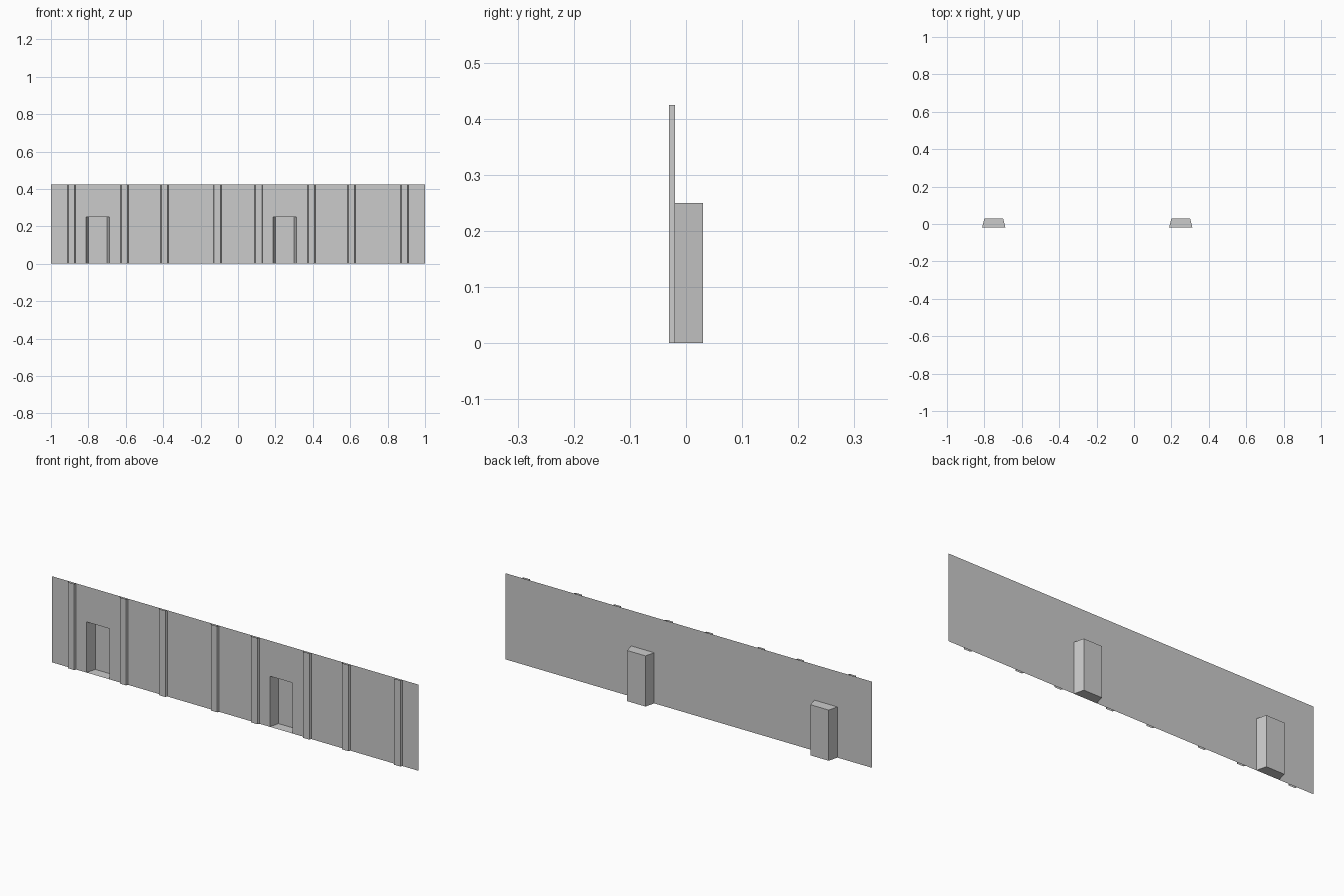
import bpy
import bmesh

cube = bpy.data.objects.get("Cube")
if cube:
    bpy.data.objects.remove(cube, do_unlink=True)

HEIGHT = 0.425
NICHE_HEIGHT = 0.25
WALL_Y, FRONT_Y, BACK_Y = -0.02, -0.03, 0.03
NICHE_CENTRES = (-0.75, 0.25)
NICHE_FRONT, NICHE_BACK = 0.0625, 0.05      # half widths
RIB_BACK, RIB_FRONT = 0.021, 0.017          # half widths

GREY = (0.6, 0.6, 0.6, 1.0)
grey = bpy.data.materials.new("plain grey")
grey.use_nodes = True
grey.diffuse_color = GREY
grey.node_tree.nodes["Principled BSDF"].inputs["Base Color"].default_value = GREY


def finish(name, bm):
    mesh = bpy.data.meshes.new(name)
    bm.to_mesh(mesh)
    bm.free()
    mesh.materials.append(grey)
    obj = bpy.data.objects.new(name, mesh)
    bpy.context.collection.objects.link(obj)
    return obj


def folded_sheet(name, profile, height, capped=False):
    """Open strip standing on the ground, following an (x, y) profile."""
    bm = bmesh.new()
    low = [bm.verts.new((x, y, 0)) for x, y in profile]
    high = [bm.verts.new((x, y, height)) for x, y in profile]
    for i in range(len(profile) - 1):
        bm.faces.new((low[i], low[i + 1], high[i + 1], high[i]))
    if capped:
        bm.faces.new(high)
        bm.faces.new(low[::-1])
    return finish(name, bm)


# Flat wall panel with a doorway notch at each niche
outline = [(-1, 0)]
for c in NICHE_CENTRES:
    left, right = c - NICHE_FRONT, c + NICHE_FRONT
    outline += [(left, 0), (left, NICHE_HEIGHT), (right, NICHE_HEIGHT), (right, 0)]
outline += [(1, 0), (1, HEIGHT), (-1, HEIGHT)]
bm = bmesh.new()
bm.faces.new([bm.verts.new((x, WALL_Y, z)) for x, z in outline])
finish("wall_panel", bm)

# Tapered door niches behind the wall, with ceiling and floor
for i, c in enumerate(NICHE_CENTRES, 1):
    folded_sheet(f"door_niche_{i}",
                 [(c - NICHE_FRONT, WALL_Y), (c - NICHE_BACK, BACK_Y),
                  (c + NICHE_BACK, BACK_Y), (c + NICHE_FRONT, WALL_Y)],
                 NICHE_HEIGHT, capped=True)

# Shallow open-ended ribs on the front, mirrored about the centre
for x in (0.11, 0.393, 0.607, 0.89):
    for side, c in (("left", x), ("right", -x)):
        folded_sheet(f"wall_rib_{side}",
                     [(c - RIB_BACK, WALL_Y), (c - RIB_FRONT, FRONT_Y),
                      (c + RIB_FRONT, FRONT_Y), (c + RIB_BACK, WALL_Y)],
                     HEIGHT)
